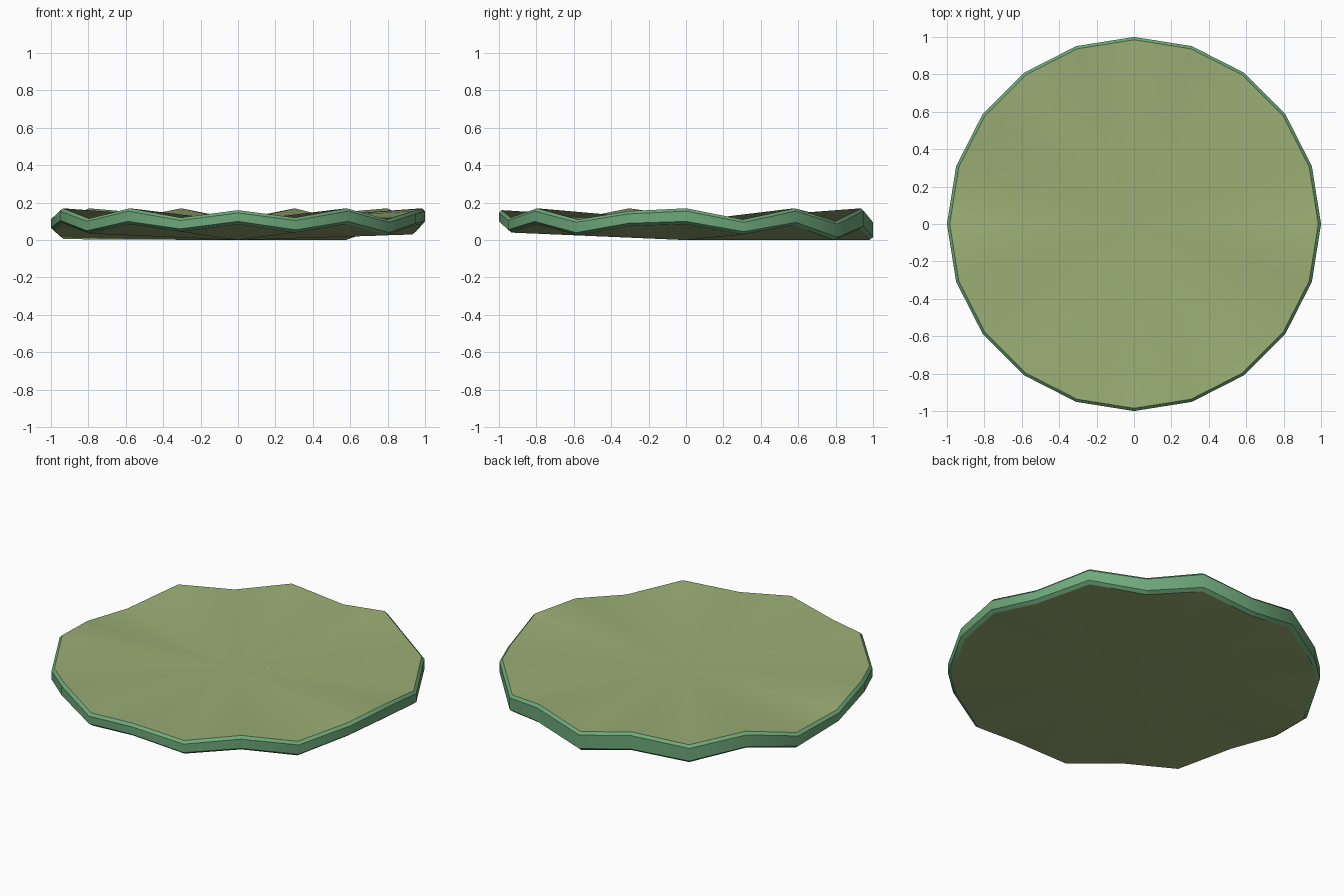
import bpy, bmesh, math

cube = bpy.data.objects.get("Cube")
if cube:
    bpy.data.objects.remove(cube)


def material(name, color):
    m = bpy.data.materials.new(name)
    m.use_nodes = True
    m.diffuse_color = (*color, 1)
    m.node_tree.nodes["Principled BSDF"].inputs["Base Color"].default_value = (*color, 1)
    return m


# Wavy rim heights, counter-clockwise from +x
top = [.17, .11, .17, .10, .17, .11, .17, .115, .17, .095,
       .125, .17, .115, .17, .12, .16, .12, .17, .11, .155]
low = [.085, .03, .08, 0, .06, 0, .06, .01, .07, .005,
       .05, .09, .035, .085, .045, .085, .04, .085, .025, .075]
SIDES = len(top)
BEVEL = .015

bm = bmesh.new()


def ring(radius, heights, offset):
    verts = []
    for i, z in enumerate(heights):
        a = math.tau * i / SIDES
        verts.append(bm.verts.new((radius * math.cos(a), radius * math.sin(a), z + offset)))
    return verts


# Rings from the upper face edge down to the lower face edge
rings = [ring(.985, top, 0), ring(1, top, -BEVEL),
         ring(1, low, BEVEL), ring(.98, low, 0)]
upper_hub = bm.verts.new((0, 0, .1))
lower_hub = bm.verts.new((0, 0, 0))

for i in range(SIDES):
    j = (i + 1) % SIDES
    # Rim bands
    for a, b in zip(rings, rings[1:]):
        bm.faces.new((a[i], b[i], b[j], a[j])).material_index = 1
    # Upper and lower fans
    bm.faces.new((upper_hub, rings[0][i], rings[0][j]))
    bm.faces.new((lower_hub, rings[-1][j], rings[-1][i]))

mesh = bpy.data.meshes.new("leaf_disc")
bm.to_mesh(mesh)
bm.free()
mesh.materials.append(material("olive green", (.328, .429, .178)))
mesh.materials.append(material("rim green", (.156, .392, .195)))
disc = bpy.data.objects.new("leaf_disc", mesh)
bpy.context.collection.objects.link(disc)

# Smooth the fans and rim, keep the bevel edges crisp
bpy.ops.object.select_all(action="DESELECT")
disc.select_set(True)
bpy.context.view_layer.objects.active = disc
bpy.ops.object.shade_smooth_by_angle(angle=math.radians(30))
